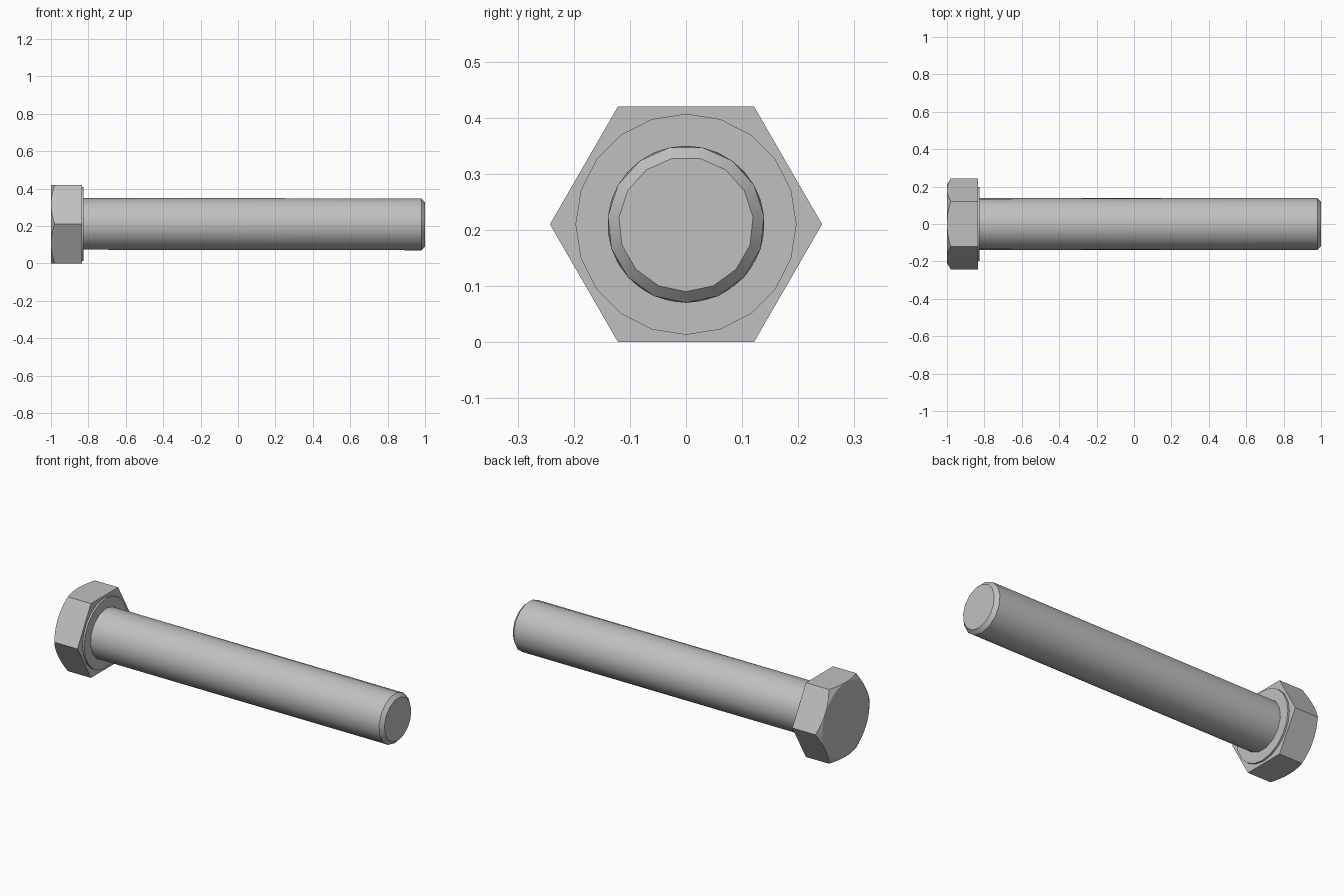
import bpy
import bmesh
from math import cos, sin, pi, tan, radians
from mathutils import Vector

cube = bpy.data.objects.get("Cube")
if cube:
    bpy.data.objects.remove(cube, do_unlink=True)

AXIS_Z = 0.21      # height of the bolt axis, also half the width across flats
SHANK_R = 0.14
HEAD_BACK = -0.835
WASHER_END = -0.825

steel = bpy.data.materials.new("steel grey")
steel.use_nodes = True
colour = (0.53, 0.53, 0.53, 1)
steel.diffuse_color = colour
steel.node_tree.nodes["Principled BSDF"].inputs["Base Color"].default_value = colour


def point(x, r, a):
    """Point around the x axis, with the angle measured from straight up."""
    return Vector((x, r * sin(a), AXIS_Z + r * cos(a)))


def ring(bm, x, r, sides, turn=0.0):
    return [bm.verts.new(point(x, r, turn + 2 * pi * i / sides)) for i in range(sides)]


def bridge(bm, a, b):
    n = len(a)
    for i in range(n):
        j = (i + 1) % n
        bm.faces.new((a[i], a[j], b[j], b[i]))


def finish(bm, name):
    bmesh.ops.recalc_face_normals(bm, faces=bm.faces)
    mesh = bpy.data.meshes.new(name)
    bm.to_mesh(mesh)
    bm.free()
    mesh.materials.append(steel)
    obj = bpy.data.objects.new(name, mesh)
    bpy.context.collection.objects.link(obj)
    bpy.ops.object.select_all(action='DESELECT')
    obj.select_set(True)
    bpy.context.view_layer.objects.active = obj
    bpy.ops.object.shade_smooth_by_angle(angle=radians(28))


# Hexagonal head with a conical chamfer that rounds off the outer corners
bm = bmesh.new()
steps = 60
face_r = AXIS_Z - 0.001
outer, chamfer, inner = [], [], []
for i in range(steps):
    a = 2 * pi * i / steps
    off_flat = (a + pi / 6) % (pi / 3) - pi / 6
    hex_r = AXIS_Z / cos(off_flat)
    inner.append(bm.verts.new(point(-1, face_r, a)))
    chamfer.append(bm.verts.new(point(-1 + (hex_r - face_r) * tan(radians(31)), hex_r, a)))
    outer.append(bm.verts.new(point(HEAD_BACK, hex_r, a)))
bm.faces.new(inner)
bridge(bm, inner, chamfer)
bridge(bm, chamfer, outer)
bm.faces.new(outer)
finish(bm, "hex_head")

# Thin round bearing face under the head
bm = bmesh.new()
start = ring(bm, HEAD_BACK - 0.005, 0.197, 20)
end = ring(bm, WASHER_END, 0.197, 20)
bm.faces.new(start)
bridge(bm, start, end)
bm.faces.new(end)
finish(bm, "washer_face")

# Shank with a bevelled tip
bm = bmesh.new()
sides = 15
half = pi / sides
ring(bm, WASHER_END - 0.005, SHANK_R, sides)
ring(bm, 0.98, SHANK_R, sides, half)
ring(bm, 1.0, 0.12, sides, half)
bmesh.ops.convex_hull(bm, input=bm.verts)
bmesh.ops.dissolve_limit(bm, angle_limit=radians(1), verts=bm.verts, edges=bm.edges)
finish(bm, "shank")
